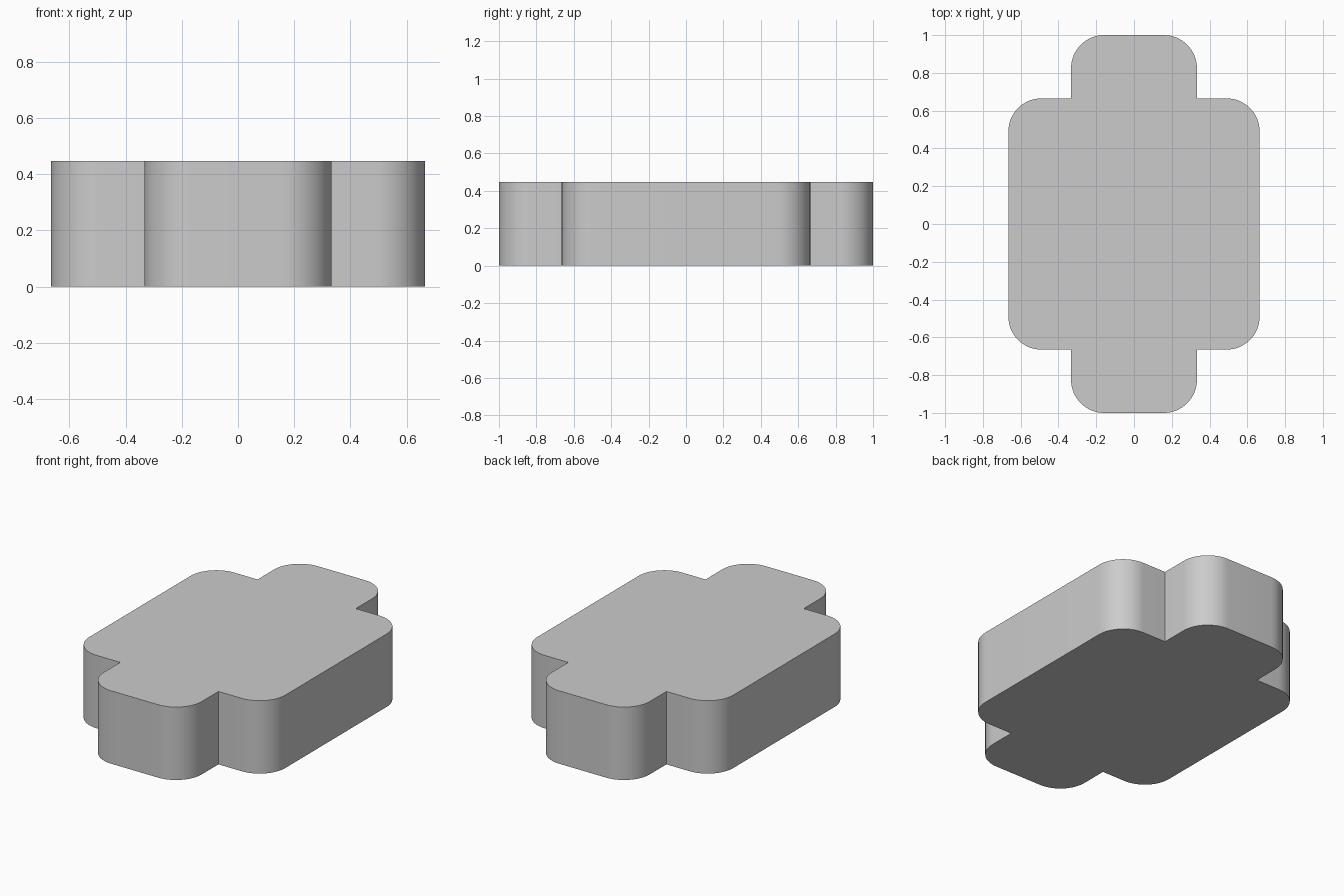
import bpy, bmesh
from math import sin, cos, pi

if "Cube" in bpy.data.objects:
    bpy.data.objects.remove(bpy.data.objects["Cube"])

HEIGHT = 0.447
BODY = 0.665      # half size of the square body
TAB = 0.333       # half width of the end tabs
RADIUS = 0.175    # rounding of outer corners
STEPS = 16


def corner(x, y):
    """Rounded outer corner in the +x +y quadrant, counter-clockwise."""
    cx, cy = x - RADIUS, y - RADIUS
    return [(cx + RADIUS * cos(i / STEPS * pi / 2),
             cy + RADIUS * sin(i / STEPS * pi / 2)) for i in range(STEPS + 1)]


# One quadrant of the outline, mirrored around to a full loop
quad = corner(BODY, BODY) + [(TAB, BODY)] + corner(TAB, 1.0)
outline = (quad
           + [(-x, y) for x, y in reversed(quad)]
           + [(-x, -y) for x, y in quad]
           + [(x, -y) for x, y in reversed(quad)])

# Extrude the outline into a solid block
bm = bmesh.new()
base = bm.faces.new([bm.verts.new((x, y, 0)) for x, y in outline])
res = bmesh.ops.extrude_face_region(bm, geom=[base], use_keep_orig=True)
top = [v for v in res["geom"] if isinstance(v, bmesh.types.BMVert)]
bmesh.ops.translate(bm, vec=(0, 0, HEIGHT), verts=top)
bmesh.ops.recalc_face_normals(bm, faces=bm.faces[:])

mesh = bpy.data.meshes.new("tabbed_block")
bm.to_mesh(mesh)
bm.free()
block = bpy.data.objects.new("tabbed_block", mesh)
bpy.context.collection.objects.link(block)

# Smooth rounded corners, sharp rims and notches
bpy.context.view_layer.objects.active = block
block.select_set(True)
bpy.ops.object.shade_smooth_by_angle(angle=pi / 6)
